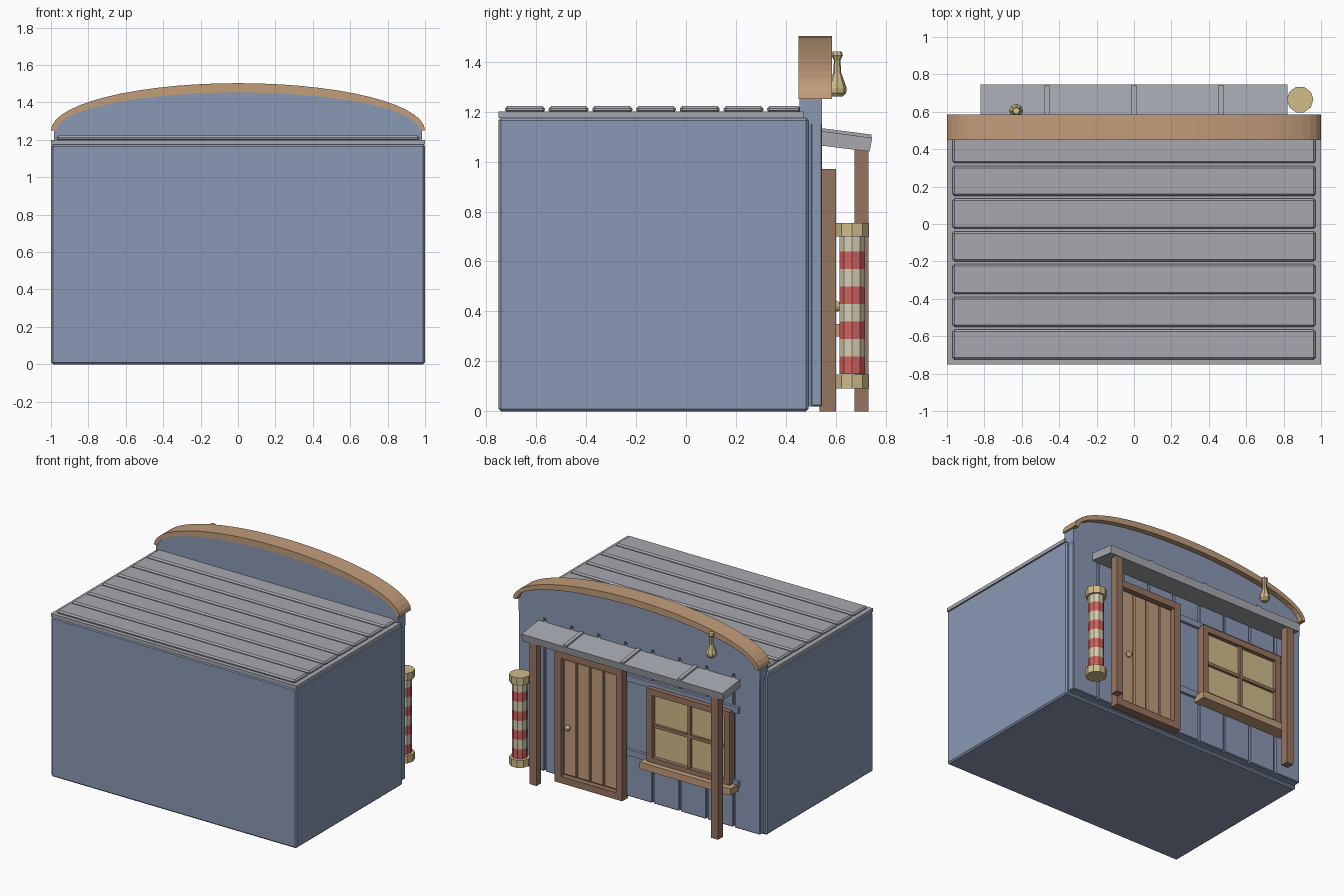
import bpy, bmesh, math
from mathutils import Matrix

cube = bpy.data.objects.get("Cube")
if cube:
    bpy.data.objects.remove(cube, do_unlink=True)


def material(name, rgb):
    # sRGB bytes to linear
    lin = [((c / 255 + 0.055) / 1.055) ** 2.4 for c in rgb] + [1]
    m = bpy.data.materials.new(name)
    m.use_nodes = True
    m.diffuse_color = lin
    m.node_tree.nodes["Principled BSDF"].inputs["Base Color"].default_value = lin
    return m


BLUE = material("blue_paint", (138, 153, 180))
GREY = material("grey_roof", (166, 169, 176))
TAN = material("tan_wood", (194, 157, 122))
BROWN = material("brown_wood", (150, 116, 96))
GOLD = material("gold", (208, 188, 138))
RED = material("red_stripe", (205, 98, 94))
CREAM = material("cream_stripe", (214, 205, 180))


def finish(name, bm, mat, bevel=0):
    bmesh.ops.recalc_face_normals(bm, faces=bm.faces)
    me = bpy.data.meshes.new(name)
    bm.to_mesh(me)
    bm.free()
    me.materials.append(mat)
    ob = bpy.data.objects.new(name, me)
    bpy.context.collection.objects.link(ob)
    if bevel:
        mod = ob.modifiers.new("bevel", "BEVEL")
        mod.width = bevel
        mod.segments = 1
    return ob


def box(name, x, y, z, mat, bevel=0):
    bm = bmesh.new()
    size = [b - a for a, b in (x, y, z)]
    mid = [(a + b) / 2 for a, b in (x, y, z)]
    bmesh.ops.create_cube(bm, size=1, matrix=Matrix.Translation(mid) @ Matrix.Diagonal(size + [1]))
    return finish(name, bm, mat, bevel)


def prism(name, pts, axis, a, b, mat):
    # extrude a 2D profile along x (profile in yz) or y (profile in xz)
    bm = bmesh.new()
    place = (lambda p, t: (t, p[0], p[1])) if axis == "x" else (lambda p, t: (p[0], t, p[1]))
    face = bm.faces.new([bm.verts.new(place(p, a)) for p in pts])
    ext = bmesh.ops.extrude_face_region(bm, geom=[face])["geom"]
    shift = (b - a, 0, 0) if axis == "x" else (0, b - a, 0)
    bmesh.ops.translate(bm, vec=shift, verts=[v for v in ext if isinstance(v, bmesh.types.BMVert)])
    return finish(name, bm, mat)


def lathe(name, profile, x, y, sides, mat):
    # stack of rings (radius, height) with closed ends
    bm = bmesh.new()
    rings = [[bm.verts.new((x + r * math.cos(math.tau * i / sides),
                            y + r * math.sin(math.tau * i / sides), z))
              for i in range(sides)] for r, z in profile]
    for low, high in zip(rings, rings[1:]):
        for i in range(sides):
            j = (i + 1) % sides
            bm.faces.new((low[i], low[j], high[j], high[i]))
    bm.faces.new(rings[0])
    bm.faces.new(rings[-1])
    return finish(name, bm, mat)


def arch(a, b, n=28):
    return [(a * math.cos(math.pi * i / n), 1.25 + b * math.sin(math.pi * i / n)) for i in range(n + 1)]


# Main building and roof
box("body", (-1, 1), (-0.75, 0.49), (0, 1.175), BLUE, 0.01)
box("roof_slab", (-1, 1), (-0.75, 0.47), (1.175, 1.2), GREY)
for i in range(7):
    y = -0.725 + 0.175 * i
    box(f"roof_plank_{i + 1}", (-0.97, 0.97), (y, min(y + 0.16, 0.46)), (1.195, 1.222), GREY, 0.01)

# Facade: backing, vertical planks and arched parapet
box("facade_backing", (-0.98, 0.98), (0.48, 0.52), (0.02, 1.17), BLUE)
for i in range(9):
    x = -0.99 + 0.22 * i
    box(f"facade_plank_{i + 1}", (x + 0.006, x + 0.214), (0.5, 0.545), (0.02, 1.17), BLUE, 0.005)
prism("parapet", [(0.985, 1.15)] + arch(0.985, 0.21) + [(-0.985, 1.15)], "y", 0.455, 0.545, BLUE)
prism("parapet_trim", arch(1, 0.253) + arch(0.97, 0.203)[::-1], "y", 0.45, 0.585, TAN)

# Wall rails around the window
for name, z in (("lower_rail", 0.33), ("upper_rail", 0.875)):
    box(name, (-0.82, 0.09), (0.54, 0.565), (z, z + 0.045), BLUE)


def frame(name, x, z, y, w, mat):
    (x0, x1), (z0, z1) = x, z
    box(name + "_side_a", (x0, x0 + w), y, z, mat)
    box(name + "_side_b", (x1 - w, x1), y, z, mat)
    box(name + "_top", (x0 + w, x1 - w), y, (z1 - w, z1), mat)
    box(name + "_bottom", (x0 + w, x1 - w), y, (z0, z0 + w), mat)


# Door with four planks and a knob
frame("door_frame", (0.1, 0.65), (0, 0.97), (0.535, 0.6), 0.05, BROWN)
box("door_back", (0.15, 0.6), (0.535, 0.56), (0.05, 0.92), BROWN)
for i in range(4):
    x = 0.155 + 0.11 * i
    box(f"door_plank_{i + 1}", (x + 0.004, x + 0.106), (0.55, 0.58), (0.06, 0.91), TAN, 0.006)
bm = bmesh.new()
bmesh.ops.create_uvsphere(bm, u_segments=8, v_segments=6, radius=0.022,
                          matrix=Matrix.Translation((0.545, 0.6, 0.42)))
finish("door_knob", bm, GOLD)

# Window with four panes and a sill
frame("window_frame", (-0.775, -0.1), (0.34, 0.89), (0.54, 0.6), 0.045, BROWN)
box("window_glass", (-0.735, -0.14), (0.54, 0.57), (0.38, 0.85), GOLD)
box("window_bar_upright", (-0.449, -0.426), (0.56, 0.59), (0.38, 0.85), BROWN)
box("window_bar_cross", (-0.735, -0.14), (0.56, 0.588), (0.605, 0.628), BROWN)
box("window_sill", (-0.81, -0.07), (0.54, 0.64), (0.3, 0.35), TAN)

# Awning with battens on two posts
prism("awning", [(0.53, 1.065), (0.735, 1.04), (0.745, 1.095), (0.53, 1.123)], "x", -0.82, 0.82, GREY)
for i, x in enumerate((-0.465, 0, 0.465)):
    prism(f"awning_batten_{i + 1}", [(0.53, 1.11), (0.742, 1.085), (0.742, 1.108), (0.53, 1.135)],
          "x", x - 0.014, x + 0.014, GREY)
for side, x in (("right", -0.745), ("left", 0.735)):
    box(f"{side}_post", (x - 0.028, x + 0.028), (0.675, 0.731), (0, 1.06), BROWN)

# Striped pole with end caps
PX, PY = 0.888, 0.665
for i in range(8):
    z = 0.15 + 0.07 * i
    lathe(f"pole_stripe_{i + 1}", [(0.054, z), (0.054, min(z + 0.07, 0.705))], PX, PY, 10,
          CREAM if i % 2 else RED)
for name, z in (("pole_base", 0.092), ("pole_cap", 0.7)):
    lathe(name, [(0.071, z), (0.071, z + 0.055)], PX, PY, 10, GOLD)

# Lamp on the parapet
lathe("lamp", [(0.022, 1.26), (0.036, 1.275), (0.038, 1.295), (0.016, 1.355), (0.013, 1.405),
               (0.023, 1.425), (0.018, 1.44)], -0.63, 0.605, 8, GOLD)
